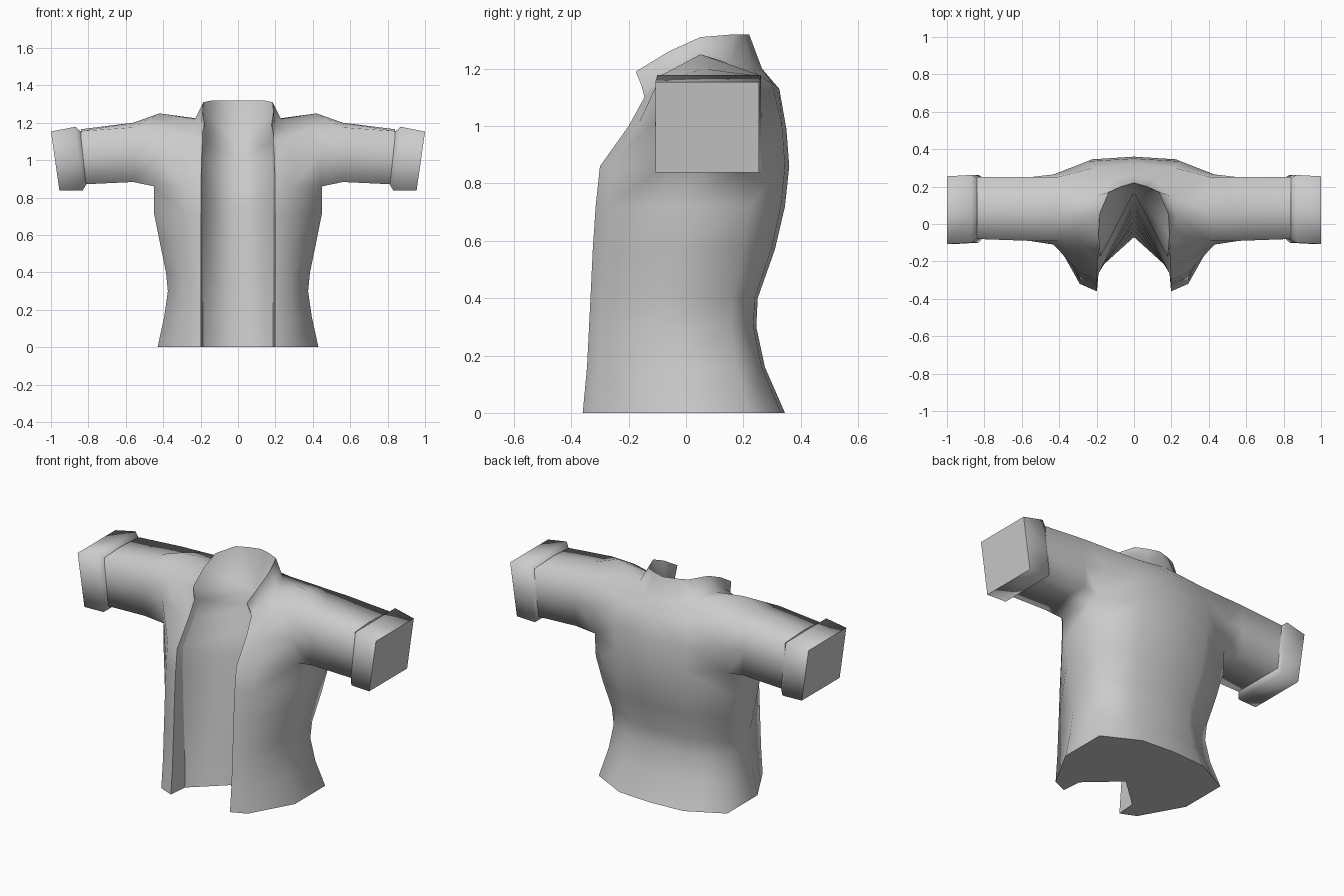
import bpy, bmesh

cube = bpy.data.objects.get("Cube")
if cube:
    bpy.data.objects.remove(cube)

cloth = bpy.data.materials.new("grey cloth")
cloth.use_nodes = True
GREY = (0.6, 0.6, 0.6, 1)
cloth.diffuse_color = GREY
cloth.node_tree.nodes["Principled BSDF"].inputs["Base Color"].default_value = GREY


def finish(bm, name):
    """Turn a bmesh into a named object."""
    bmesh.ops.recalc_face_normals(bm, faces=bm.faces[:])
    mesh = bpy.data.meshes.new(name)
    bm.to_mesh(mesh)
    bm.free()
    mesh.materials.append(cloth)
    obj = bpy.data.objects.new(name, mesh)
    bpy.context.collection.objects.link(obj)


def smooth_face(bm, *verts):
    bm.faces.new(verts).smooth = True


def bridge(bm, a, b, closed=False, skip=None):
    """Join two rows of vertices with smooth quads, leaving out one column."""
    n = len(a)
    for i in range(n if closed else n - 1):
        if i != skip:
            j = (i + 1) % n
            smooth_face(bm, a[i], a[j], b[j], b[i])


def flat_cap(bm, ring):
    for edge in bm.faces.new(ring).edges:
        edge.smooth = False


def sharpen(bm, verts):
    """Keep a line of edges crisp."""
    for pair in zip(verts, verts[1:]):
        bm.edges.get(pair).smooth = False


def add_row(bm, points):
    return [bm.verts.new(p) for p in points]


def body_row(z, front, width, back):
    """Half cross-section: groove centre, groove corner, lapel, side, back."""
    depth = 0.12 * (1 - z / 1.3)
    return [(0, -0.07 + 0.22 * z, z), (0.188, front + depth, z),
            (0.198, front, z), (0.29, front + 0.04, z),
            (width, -0.07, z), (width, back * 0.64, z),
            (width * 0.5, back * 0.96, z), (0, back, z)]


def sleeve_ring(x, y0, y1, bottom, side_top, peak, lean=0):
    """Boxy section with a ridge on top; lean moves the top outward."""
    ridge, half, mid = (y0 + y1) / 2 - 0.02, x + lean / 2, (bottom + side_top) / 2
    return [(x, y0, bottom), (x, y1, bottom), (half, y1, mid),
            (x + lean, y1, side_top), (x + lean, ridge, peak),
            (x + lean, y0, side_top), (half, y0, mid)]


# Jacket body below the arms: height, lapel y, half width, back y
levels = [(0, -0.36, 0.43, 0.345), (0.16, -0.345, 0.395, 0.275),
          (0.3, -0.338, 0.375, 0.245), (0.4, -0.333, 0.385, 0.25),
          (0.57, -0.325, 0.42, 0.31), (0.72, -0.315, 0.45, 0.345),
          (0.86, -0.30, 0.45, 0.36)]
chest = [(0, 0.15, 1.0), (0.185, -0.155, 1.0), (0.195, -0.2, 1.0),
         (0.29, -0.165, 1.01), (0.43, -0.11, 1.02), (0.43, 0.265, 1.02),
         (0.25, 0.335, 1.0), (0, 0.35, 0.99)]
shoulder = [(0, 0.17, 1.08), (0.18, -0.13, 1.1), (0.19, -0.145, 1.1),
            (0.29, -0.11, 1.13), (0.41, -0.09, 1.17), (0.41, 0.25, 1.18),
            (0.22, 0.3, 1.15), (0, 0.325, 1.13)]
collar_base = [(0.19, -0.155, 1.14), (0.2, -0.08, 1.19), (0.23, 0.04, 1.22),
               (0.2, 0.15, 1.22), (0.1, 0.235, 1.2), (0, 0.265, 1.2)]
collar_top = [(0.18, -0.175, 1.19), (0.19, -0.06, 1.26), (0.185, 0.05, 1.31),
              (0.135, 0.17, 1.32), (0.07, 0.2, 1.32), (0, 0.22, 1.32)]
SIDE, REAR = 4, 5

bm = bmesh.new()
rows = [add_row(bm, body_row(*lv)) for lv in levels]
rows += [add_row(bm, chest), add_row(bm, shoulder)]
low, mid, high = rows[-3:]
for a, b in zip(rows, rows[1:]):
    bridge(bm, a, b, skip=None if a not in (low, mid) else SIDE)
flat_cap(bm, rows[0])

# Shoulder slopes up to the collar, with a raised point over the arm
base, top = add_row(bm, collar_base), add_row(bm, collar_top)
peak = bm.verts.new((0.42, 0.05, 1.25))
bridge(bm, high[2:], base, skip=SIDE - 2)
smooth_face(bm, high[SIDE], peak, base[2])
smooth_face(bm, peak, high[REAR], base[3])
smooth_face(bm, base[2], peak, base[3])
bridge(bm, base, top)

# Inside of the collar
centre, corner = high[:2]
smooth_face(bm, corner, high[2], base[0], top[0])
smooth_face(bm, centre, corner, top[0])
for p, q in zip(top, top[1:]):
    smooth_face(bm, centre, p, q)
sharpen(bm, top)
sharpen(bm, [r[1] for r in rows] + [top[0]])
sharpen(bm, [r[2] for r in rows] + [base[0], top[0]])

# Sleeve grows out of the armhole
ring = [low[SIDE], low[REAR], mid[REAR], high[REAR], peak, high[SIDE], mid[SIDE]]
for section in ((0.56, -0.09, 0.25, 0.883, 1.175, 1.2),
                (0.84, -0.08, 0.25, 0.87, 1.155, 1.165)):
    outer = add_row(bm, sleeve_ring(*section))
    bridge(bm, ring, outer, closed=True)
    ring = outer
flat_cap(bm, ring)

# Mirror the half jacket and weld it along the middle
copy = bmesh.ops.duplicate(bm, geom=bm.verts[:] + bm.edges[:] + bm.faces[:])["geom"]
for item in copy:
    if isinstance(item, bmesh.types.BMVert):
        item.co.x = -item.co.x
bmesh.ops.remove_doubles(bm, verts=bm.verts[:], dist=0.0005)
finish(bm, "jacket_body")

# Turned-up cuffs
cuff = [sleeve_ring(0.81, -0.078, 0.248, 0.872, 1.15, 1.152, 0.03),
        sleeve_ring(0.83, -0.1, 0.262, 0.838, 1.178, 1.178, 0.04),
        sleeve_ring(0.955, -0.107, 0.255, 0.838, 1.153, 1.153, 0.045)]
for side, label in ((1, "left"), (-1, "right")):
    bm = bmesh.new()
    loops = [add_row(bm, [(side * x, y, z) for x, y, z in r]) for r in cuff]
    for a, b in zip(loops, loops[1:]):
        bridge(bm, a, b, closed=True)
    flat_cap(bm, loops[0])
    flat_cap(bm, loops[-1])
    finish(bm, label + "_cuff")
